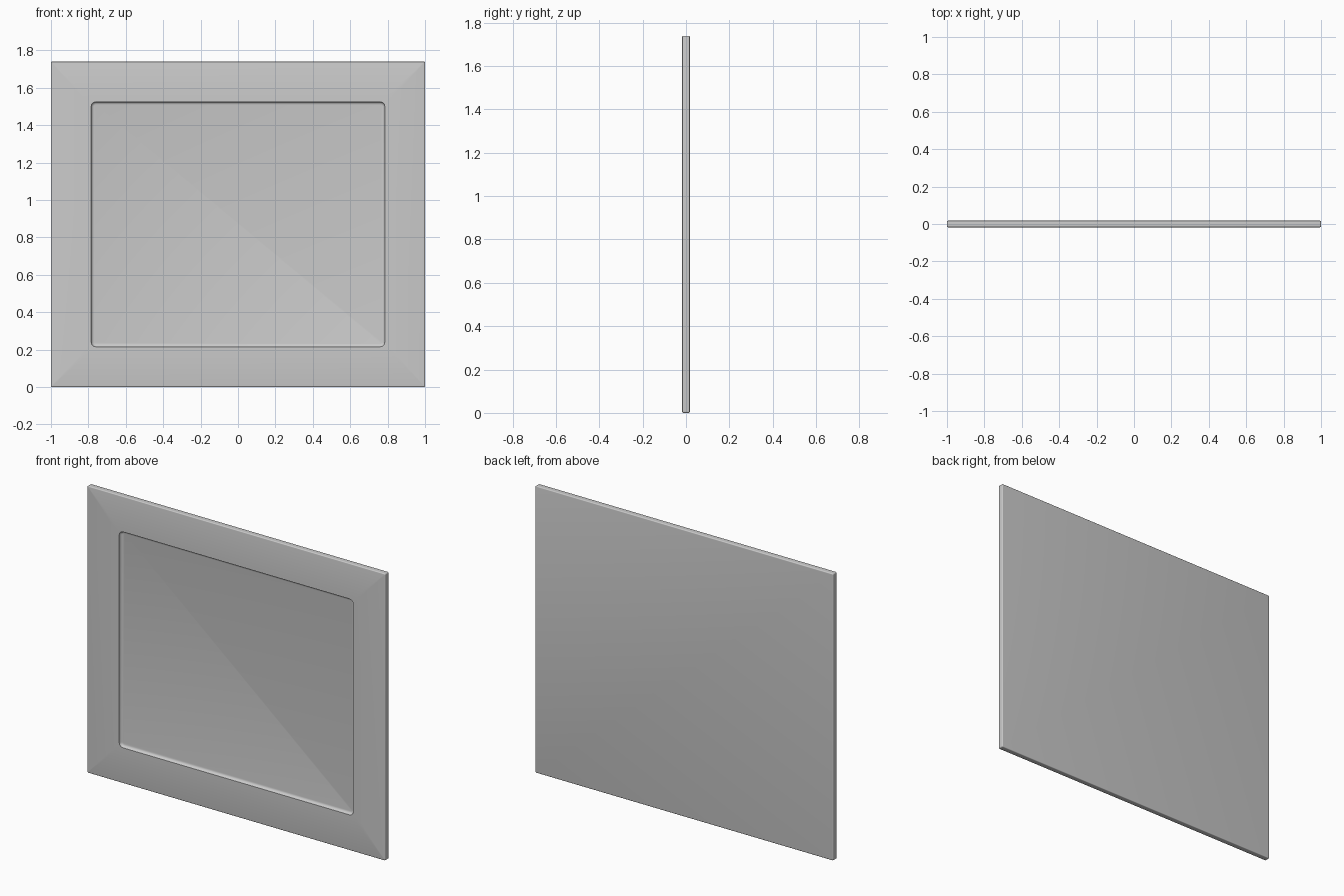
import bpy, bmesh
from math import sin, cos, pi, radians

if "Cube" in bpy.data.objects:
    bpy.data.objects.remove(bpy.data.objects["Cube"], do_unlink=True)

HALF_W, HALF_H, HALF_T = 1.0, 0.87, 0.0175
EDGE, COVE = 0.005, 0.016
RECESS, RECESS_R = 0.215, 0.025
CORNER_STEPS, ARC_STEPS = 6, 4

bm = bmesh.new()


def ring(inset, radius, y):
    """Rounded rectangle loop in the upright plane at depth y."""
    cx, cz = HALF_W - inset - radius, HALF_H - inset - radius
    loop = []
    for q, (sx, sz) in enumerate([(1, 1), (-1, 1), (-1, -1), (1, -1)]):
        for i in range(CORNER_STEPS + 1):
            a = (q + i / CORNER_STEPS) * pi / 2
            loop.append(bm.verts.new((sx * cx + radius * cos(a), y,
                                      HALF_H + sz * cz + radius * sin(a))))
    return loop


arc = [i / ARC_STEPS * pi / 2 for i in range(ARC_STEPS + 1)]
rings = []
# Rounded back edge
for a in arc:
    d = EDGE * (1 - sin(a))
    rings.append(ring(d, 0.007 - d, HALF_T - EDGE + EDGE * cos(a)))
# Rounded front edge
for a in arc:
    d = EDGE * (1 - cos(a))
    rings.append(ring(d, 0.007 - d, -HALF_T + EDGE - EDGE * sin(a)))
# Recess wall curving into its floor
for a in arc:
    d = COVE * (1 - cos(a))
    rings.append(ring(RECESS + d, RECESS_R - d, -HALF_T + COVE * sin(a)))

# Skin the loops and cap both ends
for r0, r1 in zip(rings, rings[1:]):
    n = len(r0)
    for i in range(n):
        j = (i + 1) % n
        bm.faces.new((r0[i], r0[j], r1[j], r1[i]))
bm.faces.new(rings[0])
bm.faces.new(rings[-1])
bmesh.ops.recalc_face_normals(bm, faces=bm.faces)

mesh = bpy.data.meshes.new("recessed_panel")
bm.to_mesh(mesh)
bm.free()
panel = bpy.data.objects.new("recessed_panel", mesh)
bpy.context.collection.objects.link(panel)

# Plain grey finish
grey = bpy.data.materials.new("plain_grey")
grey.use_nodes = True
colour = (0.6, 0.6, 0.6, 1)
grey.diffuse_color = colour
grey.node_tree.nodes["Principled BSDF"].inputs["Base Color"].default_value = colour
mesh.materials.append(grey)

bpy.ops.object.select_all(action='DESELECT')
panel.select_set(True)
bpy.context.view_layer.objects.active = panel
bpy.ops.object.shade_smooth_by_angle(angle=radians(35))
